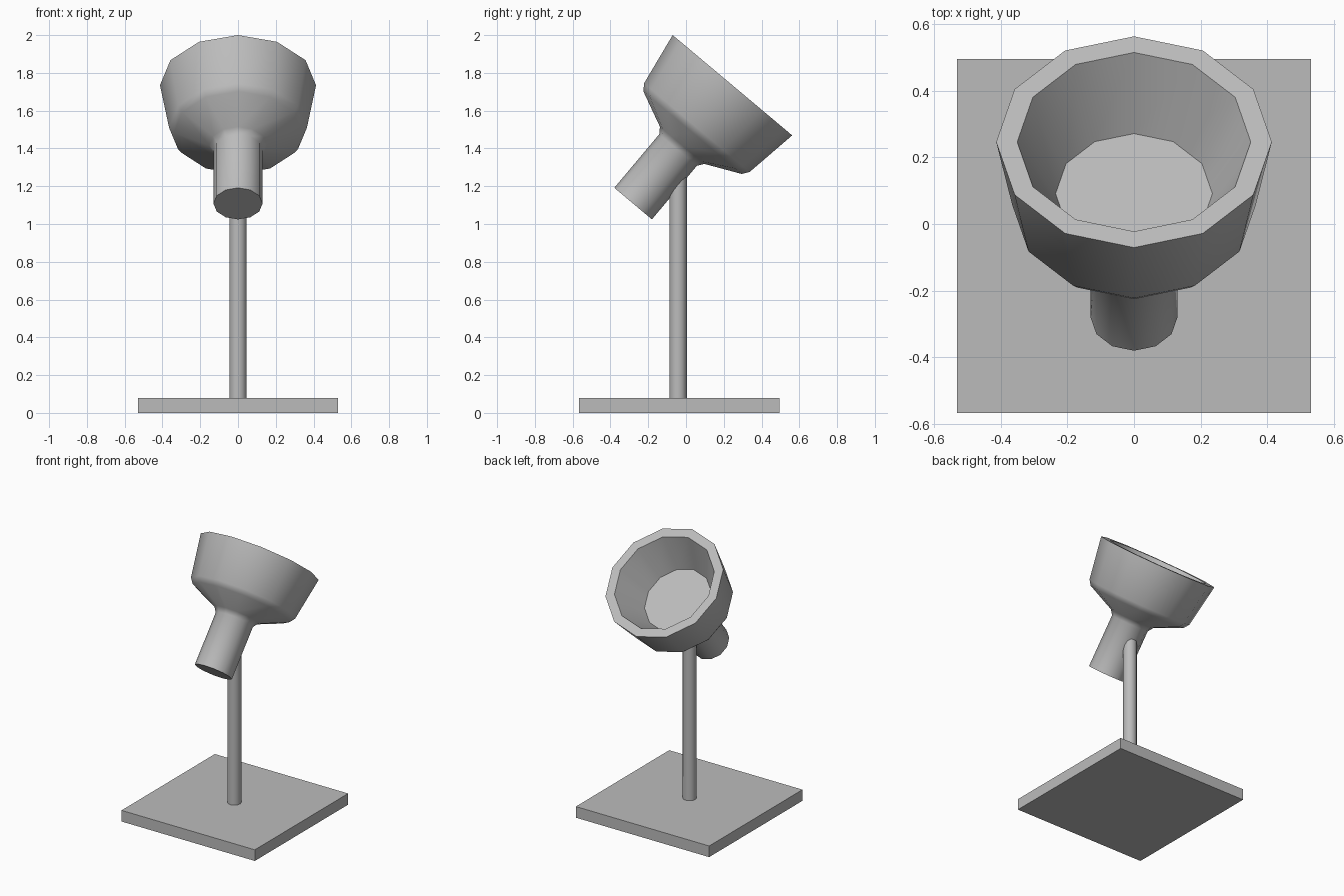
import bpy, bmesh, math
from mathutils import Matrix, Vector

cube = bpy.data.objects.get("Cube")
if cube:
    bpy.data.objects.remove(cube, do_unlink=True)

SIDES = 12

grey = bpy.data.materials.new("plain grey")
grey.use_nodes = True
colour = (0.5, 0.5, 0.5, 1)
grey.diffuse_color = colour
grey.node_tree.nodes["Principled BSDF"].inputs["Base Color"].default_value = colour


def finish(name, bm, smooth):
    """Turn the bmesh into an object with the grey material."""
    bmesh.ops.remove_doubles(bm, verts=bm.verts, dist=0.0005)
    bmesh.ops.recalc_face_normals(bm, faces=bm.faces)
    mesh = bpy.data.meshes.new(name)
    bm.to_mesh(mesh)
    bm.free()
    mesh.materials.append(grey)
    obj = bpy.data.objects.new(name, mesh)
    bpy.context.collection.objects.link(obj)
    if smooth:
        bpy.ops.object.select_all(action="DESELECT")
        obj.select_set(True)
        bpy.context.view_layer.objects.active = obj
        bpy.ops.object.shade_smooth_by_angle(angle=math.radians(40))
    return obj


def lathe(name, profile, place):
    """Revolve (radius, height) points; the two ends become flat caps."""
    bm = bmesh.new()
    rings = []
    for radius, height in profile:
        rings.append([bm.verts.new(Matrix.Rotation(math.tau * i / SIDES, 3, "Z")
                                   @ Vector((radius, 0, height)))
                      for i in range(SIDES)])
    for low, high in zip(rings, rings[1:]):
        for i in range(SIDES):
            j = (i + 1) % SIDES
            bm.faces.new((low[i], low[j], high[j], high[i]))
    bm.faces.new(rings[0])
    bm.faces.new(rings[-1])
    bm.transform(place)
    return finish(name, bm, True)


# Square base plate
bm = bmesh.new()
bmesh.ops.create_cube(bm, size=1, matrix=Matrix.Translation((0, -0.036, 0.04))
                      @ Matrix.Diagonal((1.06, 1.06, 0.08, 1)))
finish("base_plate", bm, False)

# Upright pole, ending inside the lamp neck
lathe("pole", [(0.046, 0.07), (0.046, 1.27)], Matrix.Translation((0, -0.042, 0)))

# Lamp head: neck, flared shoulder, shade, rim and hollow with a flat floor
head_profile = [(0.13, 0), (0.13, 0.37), (0.153, 0.403), (0.34, 0.49),
                (0.365, 0.525), (0.413, 0.818), (0.35, 0.818), (0.235, 0.577)]
tilt = Matrix.Rotation(math.radians(-40), 4, "X")
lathe("lamp_head", head_profile, Matrix.Translation((0, -0.28, 1.108)) @ tilt)
